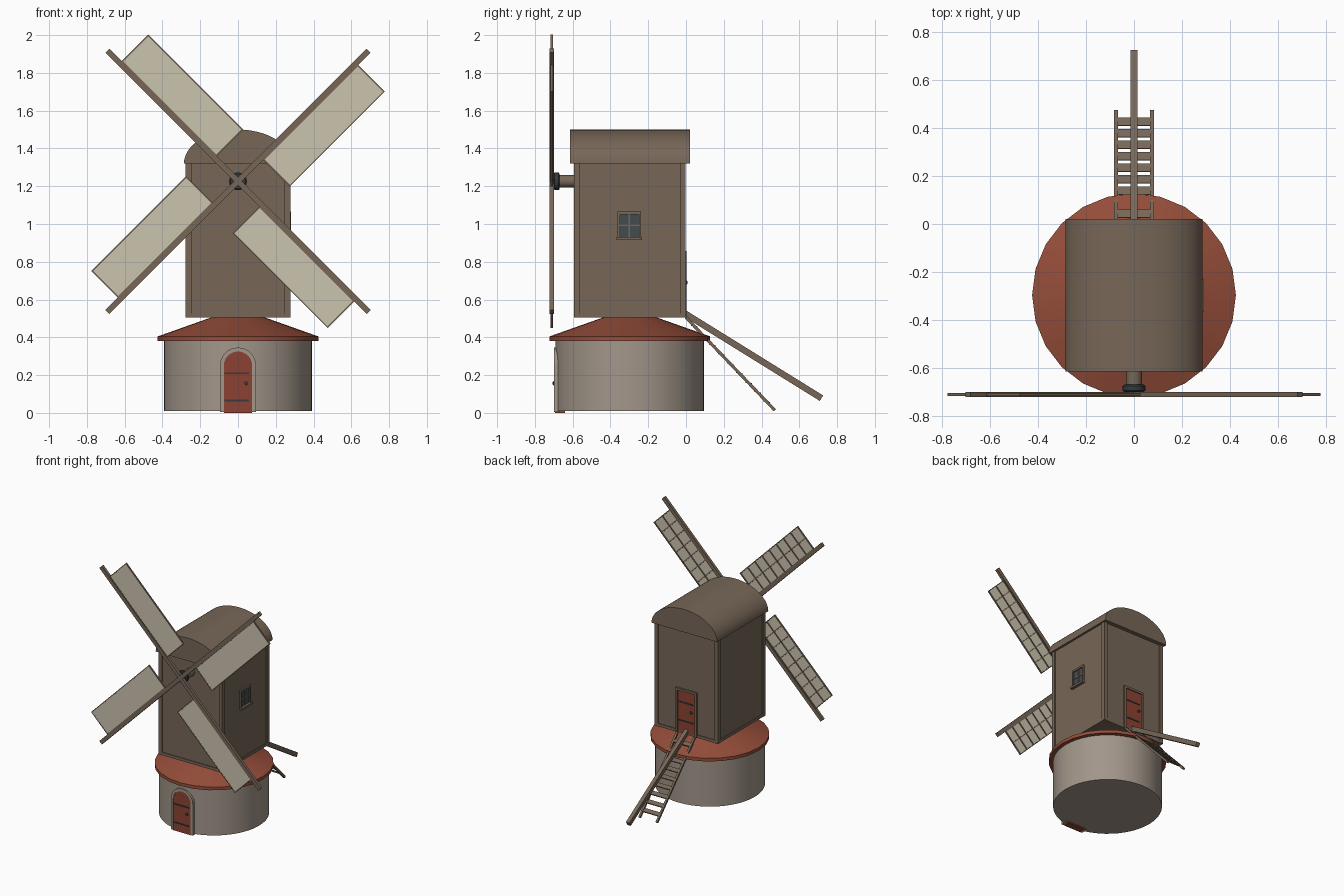
import bpy, bmesh
from math import sin, cos, pi, atan2, radians
from mathutils import Matrix, Vector

cube = bpy.data.objects.get("Cube")
if cube:
    bpy.data.objects.remove(cube, do_unlink=True)


def material(name, r, g, b):
    m = bpy.data.materials.new(name)
    m.use_nodes = True
    m.diffuse_color = (r, g, b, 1)
    m.node_tree.nodes["Principled BSDF"].inputs["Base Color"].default_value = (r, g, b, 1)
    return m


WOOD = material("brown wood", .185, .135, .096)
STONE = material("grey stone", .36, .305, .255)
CLOTH = material("cream cloth", .60, .55, .43)
ROOF = material("red roof", .30, .075, .042)
DOOR = material("red door", .26, .055, .032)
IRON = material("dark iron", .034, .042, .048)
GLASS = material("dark glass", .055, .072, .08)


def finish(name, bm, mat, smooth=False):
    bmesh.ops.recalc_face_normals(bm, faces=bm.faces)
    me = bpy.data.meshes.new(name)
    bm.to_mesh(me)
    bm.free()
    me.materials.append(mat)
    ob = bpy.data.objects.new(name, me)
    bpy.context.collection.objects.link(ob)
    if smooth:
        bpy.ops.object.select_all(action='DESELECT')
        ob.select_set(True)
        bpy.context.view_layer.objects.active = ob
        bpy.ops.object.shade_smooth_by_angle(angle=radians(35))
    return ob


def boxes(name, mat, spans, matrix=Matrix()):
    """One object from boxes given as (x0, x1, y0, y1, z0, z1)."""
    bm = bmesh.new()
    for x0, x1, y0, y1, z0, z1 in spans:
        mid = Vector((x0 + x1, y0 + y1, z0 + z1)) / 2
        size = Matrix.Diagonal((x1 - x0, y1 - y0, z1 - z0, 1))
        bmesh.ops.create_cube(bm, size=1, matrix=matrix @ Matrix.Translation(mid) @ size)
    return finish(name, bm, mat)


def lathe(name, mat, profile, origin, sides, axis=Matrix()):
    """Closed solid of revolution from (radius, height) rings."""
    bm = bmesh.new()
    rings = [[bm.verts.new(Vector(origin) + axis @ Vector((r * cos(2 * pi * i / sides),
              r * sin(2 * pi * i / sides), h))) for i in range(sides)] for r, h in profile]
    for a, b in zip(rings, rings[1:]):
        for i in range(sides):
            j = (i + 1) % sides
            bm.faces.new((a[i], a[j], b[j], b[i]))
    bm.faces.new(rings[0])
    bm.faces.new(rings[-1])
    return finish(name, bm, mat, True)


def prism(name, mat, outline, y0, y1, smooth=True):
    """Extrude an (x, z) outline along y."""
    bm = bmesh.new()
    face = bm.faces.new([bm.verts.new((x, y0, z)) for x, z in outline])
    out = bmesh.ops.extrude_face_region(bm, geom=[face])
    moved = [v for v in out["geom"] if isinstance(v, bmesh.types.BMVert)]
    bmesh.ops.translate(bm, verts=moved, vec=(0, y1 - y0, 0))
    return finish(name, bm, mat, smooth)


def arch(half, rise, spring, steps, base=None):
    pts = [(half * cos(pi * i / steps), spring + rise * sin(pi * i / steps)) for i in range(steps + 1)]
    return pts if base is None else [(half, base)] + pts + [(-half, base)]


def beam_matrix(p, q):
    """Frame at p whose z axis runs to q in the side plane."""
    d = Vector(q) - Vector(p)
    return Matrix.Translation(p) @ Matrix.Rotation(atan2(-d.y, d.z), 4, 'X'), d.length


CY = -.297            # tower axis
TURN = Matrix.Rotation(pi / 2, 3, 'X')    # z axis to -y

# Round stone base and its conical roof
lathe("base_drum", STONE, [(.393, .01), (.393, .385)], (0, CY, 0), 48)
lathe("base_roof", ROOF, [(.425, .38), (.425, .405), (.14, .506), (.10, .52)], (0, CY, 0), 24)

# Arched base door with stone surround
prism("base_door", DOOR, arch(.075, .075, .25, 16, 0), -.694, -.64)
prism("base_door_surround", STONE,
      arch(.096, .096, .25, 16, .005) + arch(.075, .075, .25, 16, .005)[::-1], -.699, -.64)
boxes("base_door_hinges", IRON, [(-.072, .058, -.698, -.69, z, z + .01) for z in (.06, .205)])
lathe("base_door_knob", IRON, [(.005, 0), (.011, .006), (.011, .012), (.005, .016)],
      (.043, -.69, .157), 12, TURN)

# Wooden body with corner posts and skirting
X, Y0, Y1, Z0, Z1 = .277, -.592, -.003, .505, 1.325
boxes("body", WOOD, [(-X + .008, X - .008, Y0 + .008, Y1 - .008, Z0 + .002, Z1)])
posts = [(x, x + .03, y, y + .03, Z0, Z1) for x in (-X, X - .03) for y in (Y0, Y1 - .03)]
boxes("corner_posts", WOOD, posts)
boxes("skirting", WOOD, [(-X + .03, X - .03, y, y + .012, Z0, Z0 + .022) for y in (Y0 + .002, Y1 - .014)]
      + [(x, x + .012, Y0 + .03, Y1 - .03, Z0, Z0 + .022) for x in (-X + .002, X - .014)])

# Barrel-shaped cap
prism("cap", WOOD, arch(.286, .18, 1.32, 32), -.615, .021)

# Side window: glass, frame, bars and sill
wx = X - .008
boxes("window_glass", GLASS, [(wx - .01, wx + .003, -.355, -.245, .93, 1.055)])
boxes("window_frame", WOOD,
      [(wx - .01, wx + .012, y, y + .013, .93, 1.065) for y in (-.363, -.250)]
      + [(wx - .01, wx + .012, -.363, -.237, 1.05, 1.065),
         (wx - .01, wx + .008, -.304, -.296, .93, 1.055),
         (wx - .01, wx + .008, -.355, -.245, .99, .998),
         (wx - .01, wx + .022, -.368, -.232, .915, .93)])

# Back door with frame, hinges and knob
by = Y1 - .008
boxes("back_door", DOOR, [(-.075, .075, by - .01, by + .006, .515, .84)])
boxes("back_door_frame", WOOD, [(x, x + .017, by - .01, by + .014, Z0, .857) for x in (-.092, .075)]
      + [(-.092, .092, by - .01, by + .014, .84, .857)])
boxes("back_door_hinges", IRON, [(-.056, .072, by, by + .01, z, z + .01) for z in (.60, .745)])
lathe("back_door_knob", IRON, [(.005, 0), (.011, .006), (.011, .012), (.005, .016)],
      (-.045, by + .004, .69), 12, Matrix.Rotation(-pi / 2, 3, 'X'))

# Axle and hub
HZ = 1.226
lathe("axle", WOOD, [(.033, 0), (.033, .12)], (0, -.57, HZ), 20, TURN)
lathe("hub", IRON, [(.04, 0), (.047, .006), (.047, .026), (.04, .032)], (0, -.669, HZ), 20, TURN)

# Four sails: stock, cloth and lattice behind it
L0, L1, W0, W1, T = .175, .885, .012, .214, .007
for k in range(4):
    m = Matrix.Translation((0, -.711, HZ)) @ Matrix.Rotation(radians(45 + 90 * k), 4, 'Y')
    boxes(f"stock_{k + 1}", WOOD, [(-.015, .015, -.011, .011, 0, .978)], m)
    boxes(f"sail_cloth_{k + 1}", CLOTH, [(W0, W1 - T, -.005, -.001, L0 + T, L1 - T)], m)
    rows, cols = 8, 2
    bars = [(W0, W1, -.001 if 0 < i < rows else -.006, .006, z, z + T)
            for i in range(rows + 1) for z in [L0 + (L1 - L0 - T) * i / rows]]
    bars += [(x, x + T, -.001 if 0 < i < cols else -.006, .006, L0, L1)
             for i in range(cols + 1) for x in [W0 + (W1 - W0 - T) * i / cols]]
    boxes(f"sail_lattice_{k + 1}", WOOD, bars, m)

# Tail pole
m, n = beam_matrix((0, -.02, .535), (0, .717, .078))
boxes("tail_pole", WOOD, [(-.015, .015, -.017, .017, 0, n)], m)

# Ladder rails and tilted treads
top, foot = Vector((0, .0, .505)), Vector((0, .47, .014))
m, n = beam_matrix(top, foot)
boxes("ladder_rails", WOOD, [(x - .008, x + .008, -.008, .008, 0, n) for x in (-.075, .075)], m)
for i in range(9):
    p = top.lerp(foot, (i + .9) / 9.8)
    boxes(f"ladder_tread_{i + 1}", WOOD, [(-.07, .07, -.018, .018, -.004, .004)],
          Matrix.Translation(p) @ Matrix.Rotation(radians(-20), 4, 'X'))
